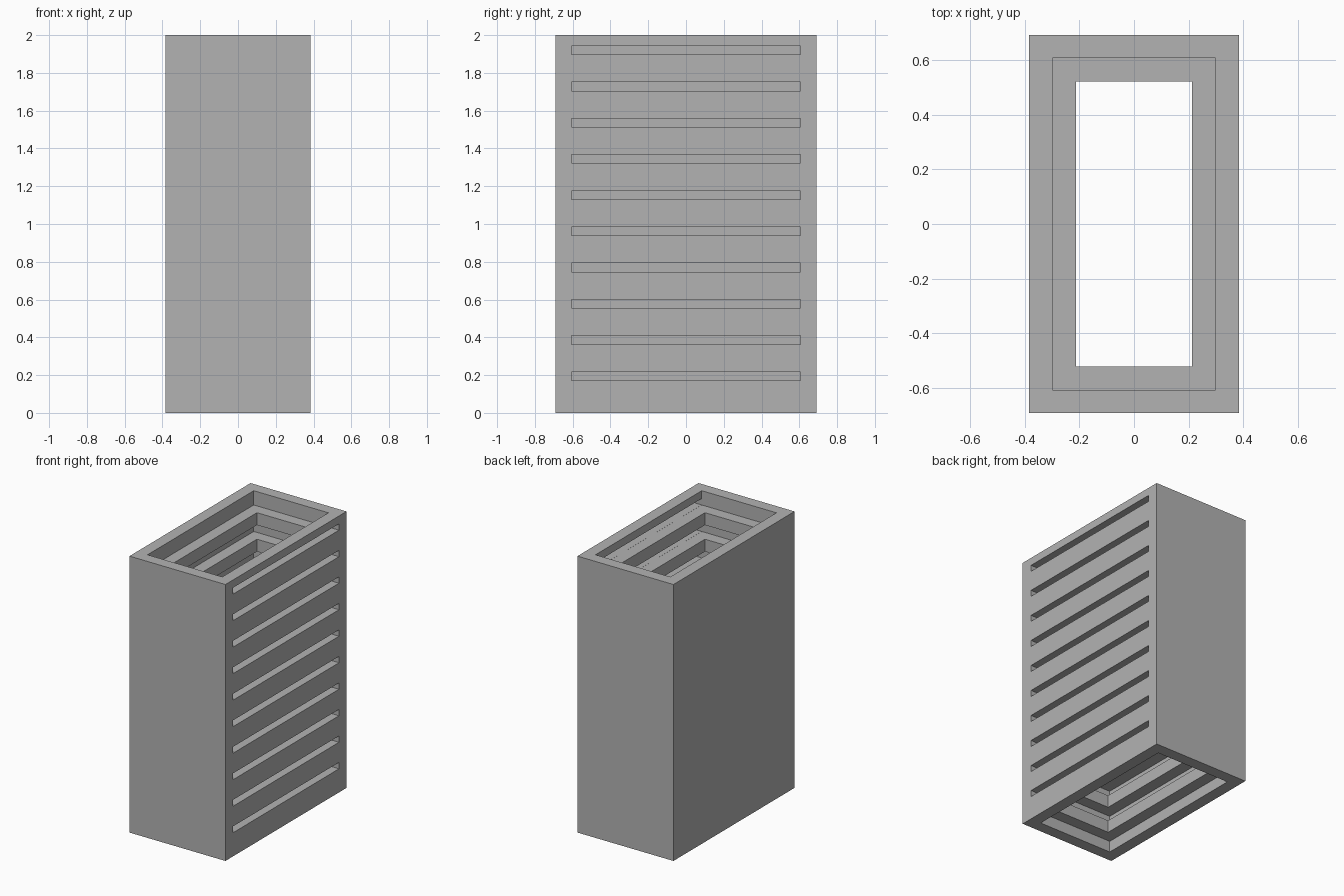
import bpy, bmesh
from mathutils import Matrix, Vector

cube = bpy.data.objects.get("Cube")
if cube:
    bpy.data.objects.remove(cube, do_unlink=True)

# Main dimensions
HX, HY, HEIGHT = 0.384, 0.692, 2.0
WALL, LEDGE = 0.085, 0.086
LEVELS, PITCH = 10, 0.1918
FIRST_BOTTOM, LEDGE_THICK = 0.081, 0.0895
SLOT_HEIGHT = 0.046

grey = bpy.data.materials.new("plain grey")
grey.use_nodes = True
color = (0.45, 0.45, 0.45, 1)
grey.diffuse_color = color
grey.node_tree.nodes["Principled BSDF"].inputs["Base Color"].default_value = color


def make_object(name, bm):
    bmesh.ops.recalc_face_normals(bm, faces=bm.faces)
    mesh = bpy.data.meshes.new(name)
    bm.to_mesh(mesh)
    bm.free()
    mesh.materials.append(grey)
    obj = bpy.data.objects.new(name, mesh)
    bpy.context.collection.objects.link(obj)
    return obj


# Section of the wall as (inset, height): outside, rim, then ledges downwards
section = [(0, 0), (0, HEIGHT), (WALL, HEIGHT)]
for i in reversed(range(LEVELS)):
    low = FIRST_BOTTOM + i * PITCH
    high = low + LEDGE_THICK
    section += [(WALL, high), (WALL + LEDGE, high), (WALL + LEDGE, low), (WALL, low)]
section.append((WALL, 0))

# Sweep the section around the rectangle
bm = bmesh.new()
loops = []
for inset, z in section:
    x, y = HX - inset, HY - inset
    loops.append([bm.verts.new(p) for p in ((-x, -y, z), (x, -y, z), (x, y, z), (-x, y, z))])
for a, b in zip(loops, loops[1:] + loops[:1]):
    for k in range(4):
        n = (k + 1) % 4
        bm.faces.new((a[k], a[n], b[n], b[k]))
rack = make_object("rack_body", bm)

# Slots through one long wall, just above each ledge
bm = bmesh.new()
for i in range(LEVELS):
    z = FIRST_BOTTOM + LEDGE_THICK + i * PITCH + SLOT_HEIGHT / 2 + 0.0005
    size = Matrix.Diagonal((0.2, 2 * (HY - WALL) - 0.002, SLOT_HEIGHT, 1))
    bmesh.ops.create_cube(bm, size=1, matrix=Matrix.Translation(Vector((HX, 0, z))) @ size)
cutter = make_object("slot_cutter", bm)
cutter.hide_render = True

cut = rack.modifiers.new("slots", "BOOLEAN")
cut.operation = "DIFFERENCE"
cut.solver = "EXACT"
cut.object = cutter
bpy.context.view_layer.objects.active = rack
bpy.ops.object.modifier_apply(modifier=cut.name)
bpy.data.objects.remove(cutter, do_unlink=True)
